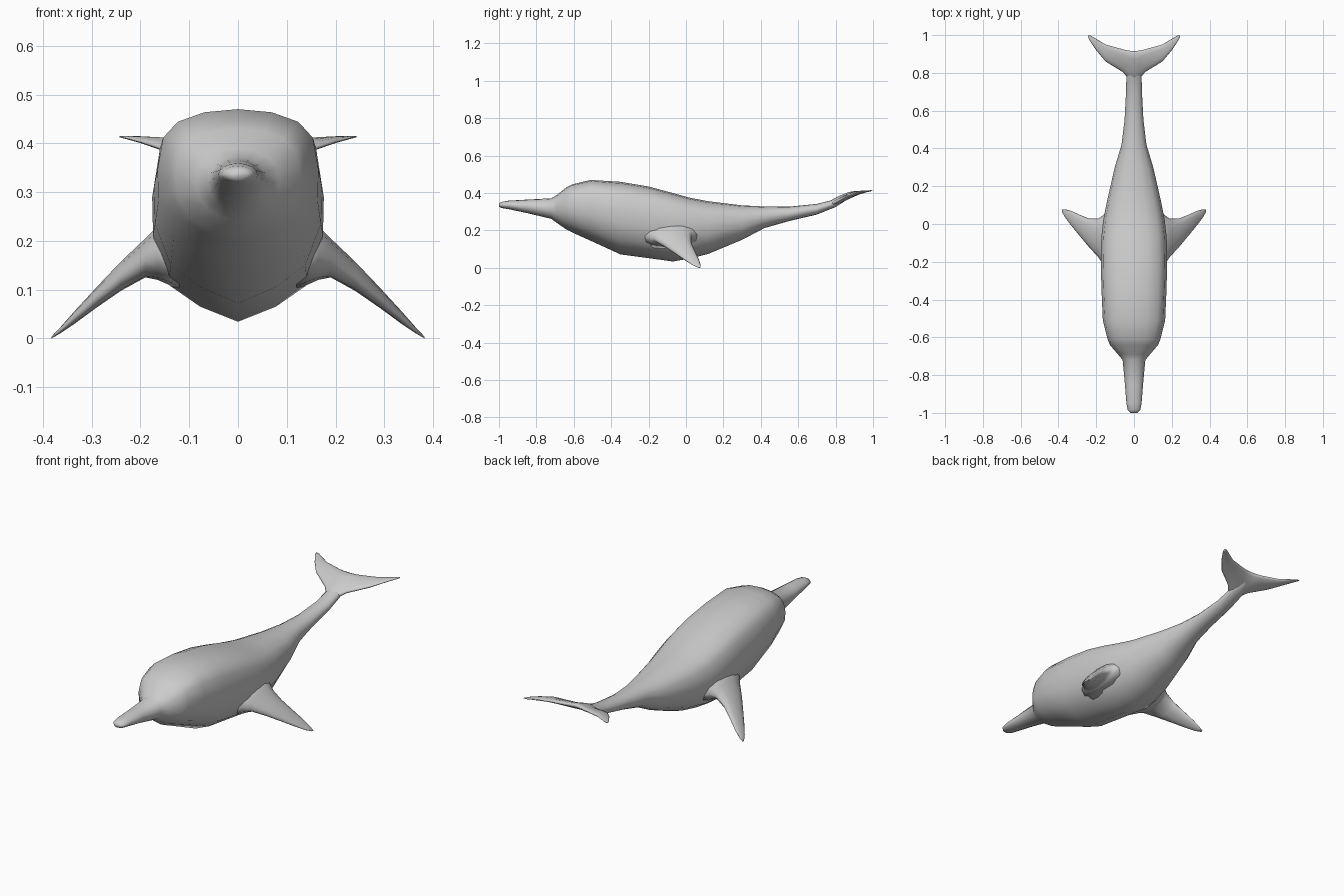
import bpy, bmesh, math

cube = bpy.data.objects.get("Cube")
if cube:
    bpy.data.objects.remove(cube, do_unlink=True)

skin = bpy.data.materials.new("grey skin")
skin.use_nodes = True
GREY = (0.6, 0.6, 0.6, 1)
skin.diffuse_color = GREY
skin.node_tree.nodes["Principled BSDF"].inputs["Base Color"].default_value = GREY


def loft(name, rings):
    """Skin a row of equal-length closed rings and cap both ends."""
    bm = bmesh.new()
    rows = [[bm.verts.new(p) for p in ring] for ring in rings]
    n = len(rows[0])
    for a, b in zip(rows, rows[1:]):
        for i in range(n):
            j = (i + 1) % n
            bm.faces.new((a[i], a[j], b[j], b[i]))
    bm.faces.new(rows[0])
    bm.faces.new(rows[-1])
    bmesh.ops.recalc_face_normals(bm, faces=bm.faces)
    for f in bm.faces:
        f.smooth = True
    mesh = bpy.data.meshes.new(name)
    bm.to_mesh(mesh)
    bm.free()
    mesh.materials.append(skin)
    obj = bpy.data.objects.new(name, mesh)
    bpy.context.collection.objects.link(obj)
    return obj


# Trunk cross-section: flat back, full sides, keeled belly (x, height 0..1)
HALF = [(0, 1), (.42, .98), (.75, .92), (.93, .82), (1, .62),
        (.99, .42), (.8, .2), (.45, .085), (0, 0)]
TRUNK = HALF + [(-x, z) for x, z in HALF[-2:0:-1]]
ROUND = [(math.sin(k * math.pi / 8), .5 + .5 * math.cos(k * math.pi / 8))
         for k in range(16)]


def body_ring(y, w, top, bottom, boxy):
    ring = []
    for (tx, tz), (rx, rz) in zip(TRUNK, ROUND):
        x, z = rx + (tx - rx) * boxy, rz + (tz - rz) * boxy
        ring.append((w * x, y, bottom + (top - bottom) * z))
    return ring


# Body from beak tip to tail stock: y, half width, top, bottom, boxiness
STATIONS = [
    (-1.00, .018, .345, .326, 0), (-.985, .033, .353, .320, 0),
    (-.95, .040, .359, .314, 0), (-.85, .048, .365, .293, 0),
    (-.72, .060, .372, .262, .1), (-.69, .085, .390, .240, .4),
    (-.64, .128, .430, .205, .8), (-.61, .140, .446, .190, 1),
    (-.51, .165, .470, .145, 1), (-.35, .172, .460, .072, 1),
    (-.20, .176, .435, .052, 1), (-.07, .173, .400, .034, 1),
    (.02, .163, .375, .050, .9), (.12, .143, .356, .075, .7),
    (.30, .102, .334, .150, .4), (.42, .066, .328, .213, .2),
    (.55, .050, .327, .250, 0), (.70, .042, .342, .285, 0),
    (.80, .040, .367, .325, 0), (.87, .020, .400, .370, 0)]
loft("body", [body_ring(*s) for s in STATIONS])


def blade_ring(x, front, back, thick, count=12):
    """Lens section at x between a front and a back (y, z) edge."""
    ring = []
    for k in range(count):
        a = 2 * math.pi * k / count
        u = .5 - .5 * math.cos(a)
        y = front[0] + (back[0] - front[0]) * u
        z = front[1] + (back[1] - front[1]) * u + thick * math.sin(a)
        ring.append((x, y, z))
    return ring


# Flippers, flared at the shoulder and swept back and down
FLIPPER = [
    (.120, (-.26, .17), (.09, .18), .075),
    (.165, (-.21, .17), (.045, .18), .055),
    (.190, (-.175, .16), (.028, .17), .040),
    (.240, (-.12, .125), (.030, .13), .030),
    (.290, (-.06, .083), (.050, .085), .021),
    (.335, (-.005, .043), (.070, .043), .013),
    (.365, (.035, .016), (.078, .016), .006),
    (.382, (.065, .002), (.078, .002), .002)]
for name, side in (("left_flipper", 1), ("right_flipper", -1)):
    loft(name, [blade_ring(side * x, f, b, t) for x, f, b, t in FLIPPER])

# Tail flukes, one blade mirrored across the middle
FLUKE = [
    (0, (.74, .330), (.915, .407), .020),
    (.03, (.77, .338), (.918, .406), .018),
    (.06, (.805, .357), (.925, .405), .015),
    (.15, (.86, .388), (.950, .407), .011),
    (.20, (.92, .404), (.980, .411), .006),
    (.23, (.965, .411), (.998, .413), .003),
    (.243, (.988, .413), (.998, .414), .001)]
both = [(-x, f, b, t) for x, f, b, t in FLUKE[:0:-1]] + FLUKE
loft("tail_flukes", [blade_ring(*s) for s in both])
